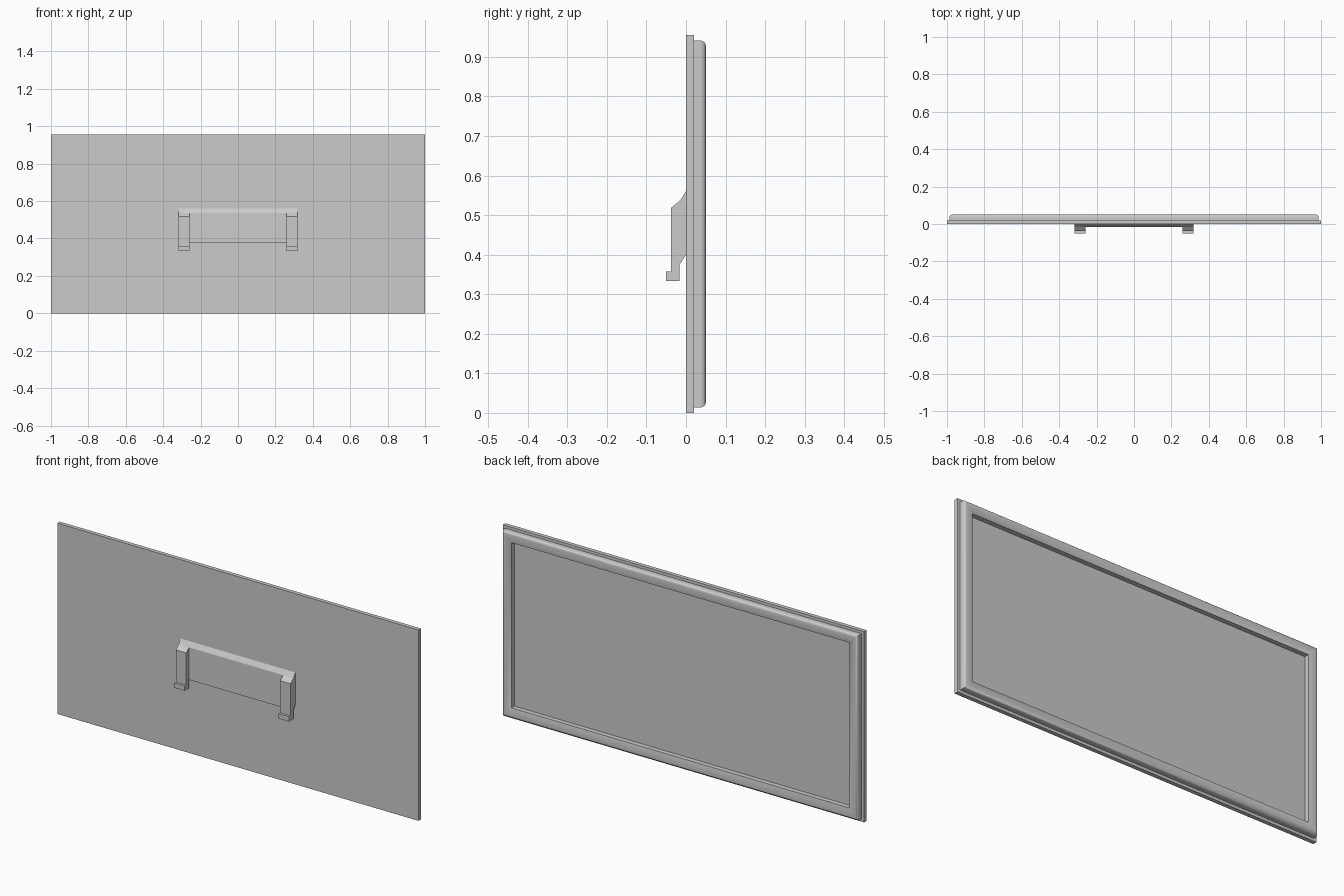
import bpy, bmesh, math

if "Cube" in bpy.data.objects:
    bpy.data.objects.remove(bpy.data.objects["Cube"])

W, H = 1.0, 0.955  # half width and height of the panel


def make(name, verts, faces, smooth=False):
    me = bpy.data.meshes.new(name)
    me.from_pydata(verts, [], faces)
    bm = bmesh.new()
    bm.from_mesh(me)
    bmesh.ops.recalc_face_normals(bm, faces=bm.faces)
    bm.to_mesh(me)
    bm.free()
    ob = bpy.data.objects.new(name, me)
    bpy.context.collection.objects.link(ob)
    if smooth:
        bpy.ops.object.select_all(action='DESELECT')
        ob.select_set(True)
        bpy.context.view_layer.objects.active = ob
        bpy.ops.object.shade_smooth_by_angle(angle=math.radians(35))
    return ob


def extrude_x(name, profile, x0, x1):
    """Prism along x from a (y, z) side profile."""
    n = len(profile)
    verts = [(x, y, z) for x in (x0, x1) for y, z in profile]
    faces = [tuple(range(n)), tuple(range(n, 2 * n))]
    faces += [(i, (i + 1) % n, n + (i + 1) % n, n + i) for i in range(n)]
    return make(name, verts, faces)


def mitred_frame(name, profile):
    """Sweep an (inset, y) profile around the panel rectangle."""
    n = len(profile)
    verts = []
    for d, y in profile:
        verts += [(-W + d, y, d), (W - d, y, d),
                  (W - d, y, H - d), (-W + d, y, H - d)]
    faces = []
    for i in range(n):
        a, b = i * 4, (i + 1) % n * 4
        faces += [(a + k, a + (k + 1) % 4, b + (k + 1) % 4, b + k) for k in range(4)]
    return make(name, verts, faces, smooth=True)


# flat front panel
extrude_x("front_panel", [(0, 0), (0.02, 0), (0.02, H), (0, H)], -W, W)

# raised rear frame with a rounded outer edge
r = 0.013
arc = [(0.014 + r - r * math.cos(t), 0.05 - r + r * math.sin(t))
       for t in (math.radians(90 * i / 6) for i in range(7))]
mitred_frame("rear_frame", [(0.014, 0.02)] + arc +
             [(0.042, 0.0495), (0.055, 0.047), (0.064, 0.044), (0.064, 0.02)])

# handle back plate
extrude_x("handle_plate",
          [(0, 0.56), (-0.015, 0.537), (-0.016, 0.375), (0, 0.40)], -0.262, 0.262)

# two handle brackets with hooked feet
bracket = [(0, 0.56), (-0.015, 0.537), (-0.038, 0.518), (-0.038, 0.357),
           (-0.05, 0.357), (-0.05, 0.333), (-0.016, 0.333), (-0.016, 0.375), (0, 0.40)]
for side, s in (("left", -1), ("right", 1)):
    extrude_x("handle_bracket_" + side, bracket, s * 0.26, s * 0.318)
